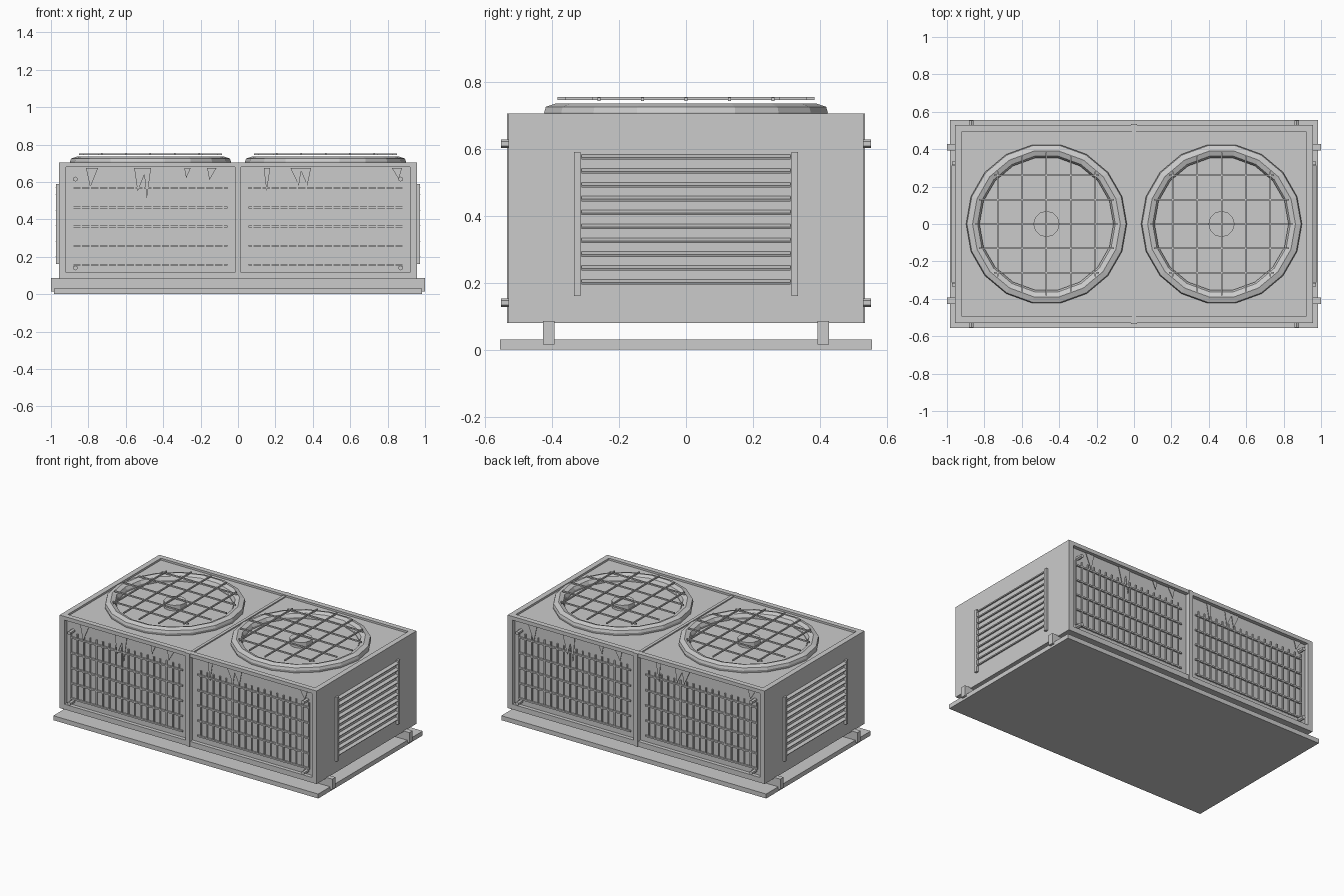
import bpy, bmesh, math, random
from mathutils import Matrix, Vector

if "Cube" in bpy.data.objects:
    bpy.data.objects.remove(bpy.data.objects["Cube"])

random.seed(4)


def finish(name, bm):
    me = bpy.data.meshes.new(name)
    bmesh.ops.recalc_face_normals(bm, faces=bm.faces)
    bm.to_mesh(me)
    bm.free()
    ob = bpy.data.objects.new(name, me)
    bpy.context.collection.objects.link(ob)
    return ob


def add_box(bm, x0, x1, y0, y1, z0, z1):
    m = Matrix.Translation(((x0 + x1) / 2, (y0 + y1) / 2, (z0 + z1) / 2))
    m = m @ Matrix.Diagonal((x1 - x0, y1 - y0, z1 - z0, 1))
    bmesh.ops.create_cube(bm, size=1, matrix=m)


def boxes(name, items):
    bm = bmesh.new()
    for it in items:
        add_box(bm, *it)
    return finish(name, bm)


def flip(s, a, b):
    return (s * a, s * b) if s > 0 else (s * b, s * a)


# Base plate and two support rails
boxes("base_plate", [(-.985, .985, -.555, .555, 0, .03)])
boxes("support_rails", [(-1, 1, *flip(s, .392, .427), .015, .085) for s in (-1, 1)])

# Cabinet core
boxes("cabinet", [(-.95, .95, -.505, .505, .08, .692)])

# Raised lip and central strip on the roof
boxes("roof_lip",
      [(-.95, .95, *flip(s, .495, .53), .69, .705) for s in (-1, 1)] +
      [(*flip(s, .92, .95), -.5, .5, .69, .705) for s in (-1, 1)] +
      [(-.01, .01, -.5, .5, .69, .70)])

for side, s in (("front", -1), ("back", 1)):
    # Frame around the two grille bays
    y = flip(s, .50, .53)
    boxes(side + "_frame",
          [(*flip(t, .92, .955), *y, .08, .705) for t in (-1, 1)] +
          [(-.015, .015, *flip(s, .50, .535), .08, .705),
           (-.93, .93, *y, .08, .115), (-.93, .93, *y, .68, .70)])

    # Wire grille of uprights and cross bars
    bars = []
    for t in (-1, 1):
        bars += [(*flip(t, .055, .885), *flip(s, .503, .515), z - .005, z + .005)
                 for z in (.157, .259, .361, .463, .567)]
        for i in range(18):
            x = t * (.08 + i * .0473)
            bars.append((x - .004, x + .004, *flip(s, .503, .513), .15, .60))
    boxes(side + "_grille", bars)

    # Corner bolts
    bm = bmesh.new()
    for t in (-1, 1):
        for z in (.14, .615):
            m = Matrix.Translation((t * .87, s * .53, z)) @ Matrix.Rotation(math.pi / 2, 4, 'X')
            bmesh.ops.create_cone(bm, cap_ends=True, segments=6, radius1=.013,
                                  radius2=.013, depth=.046, matrix=m)
    finish(side + "_bolts", bm)

    # Thin tapered streaks below the top rail
    bm = bmesh.new()
    for x, w, d in ((-.78, .065, .10), (-.52, .07, .12), (-.485, .04, .16), (-.27, .035, .05),
                    (-.14, .05, .06), (.155, .035, .12), (.31, .06, .09), (.36, .06, .09),
                    (.85, .055, .055)):
        x = -s * x
        tip = x + random.uniform(-.3, .3) * w
        f = bm.faces.new([bm.verts.new((a, s * .514, b)) for a, b in
                          ((x - w / 2, .675), (x + w / 2, .675), (tip, .67 - d))])
        ext = bmesh.ops.extrude_face_region(bm, geom=[f])
        bmesh.ops.translate(bm, vec=Vector((0, s * .003, 0)),
                            verts=[v for v in ext['geom'] if isinstance(v, bmesh.types.BMVert)])
    finish(side + "_streaks", bm)

for side, s in (("left", -1), ("right", 1)):
    # Smooth side sheet reaching the corner posts
    boxes(side + "_side_panel", [(*flip(s, .945, .956), -.53, .53, .08, .705)])
    # Louvre posts and tilted slats
    boxes(side + "_louvre_posts",
          [(*flip(s, .95, .972), *flip(t, .315, .335), .16, .59) for t in (-1, 1)])
    bm = bmesh.new()
    for i in range(10):
        m = (Matrix.Translation((s * .962, 0, .203 + i * .0414)) @
             Matrix.Rotation(s * math.radians(25), 4, 'Y') @ Matrix.Diagonal((.026, .625, .007, 1)))
        bmesh.ops.create_cube(bm, size=1, matrix=m)
    finish(side + "_louvre_slats", bm)

for side, cx in (("left", -.468), ("right", .468)):
    # Faceted fan shroud, lathed from a six-sided section
    bm = bmesh.new()
    n = 18
    prof = [(.43, .708), (.425, .725), (.395, .735), (.368, .725), (.358, .705), (.36, .685), (.425, .685)]
    rings = []
    for i in range(n):
        a = 2 * math.pi * i / n
        rings.append([bm.verts.new((cx + r * math.cos(a), r * math.sin(a), z)) for r, z in prof])
    for i in range(n):
        p, q = rings[i], rings[(i + 1) % n]
        for j in range(len(prof)):
            k = (j + 1) % len(prof)
            bm.faces.new((p[j], q[j], q[k], p[k]))
    finish(side + "_fan_shroud", bm)

    # Fan hub
    bm = bmesh.new()
    bmesh.ops.create_cone(bm, cap_ends=True, segments=12, radius1=.07, radius2=.07, depth=.04,
                          matrix=Matrix.Translation((cx, 0, .71)))
    finish(side + "_fan_hub", bm)

    # Square wire guard above the fan
    guard = []
    for o in (-.26, -.13, 0, .13, .26):
        h = math.sqrt(.383 ** 2 - o ** 2)
        guard.append((cx - h, cx + h, o - .004, o + .004, .743, .752))
        guard.append((cx + o - .004, cx + o + .004, -h, h, .745, .754))
    boxes(side + "_fan_guard", guard)
